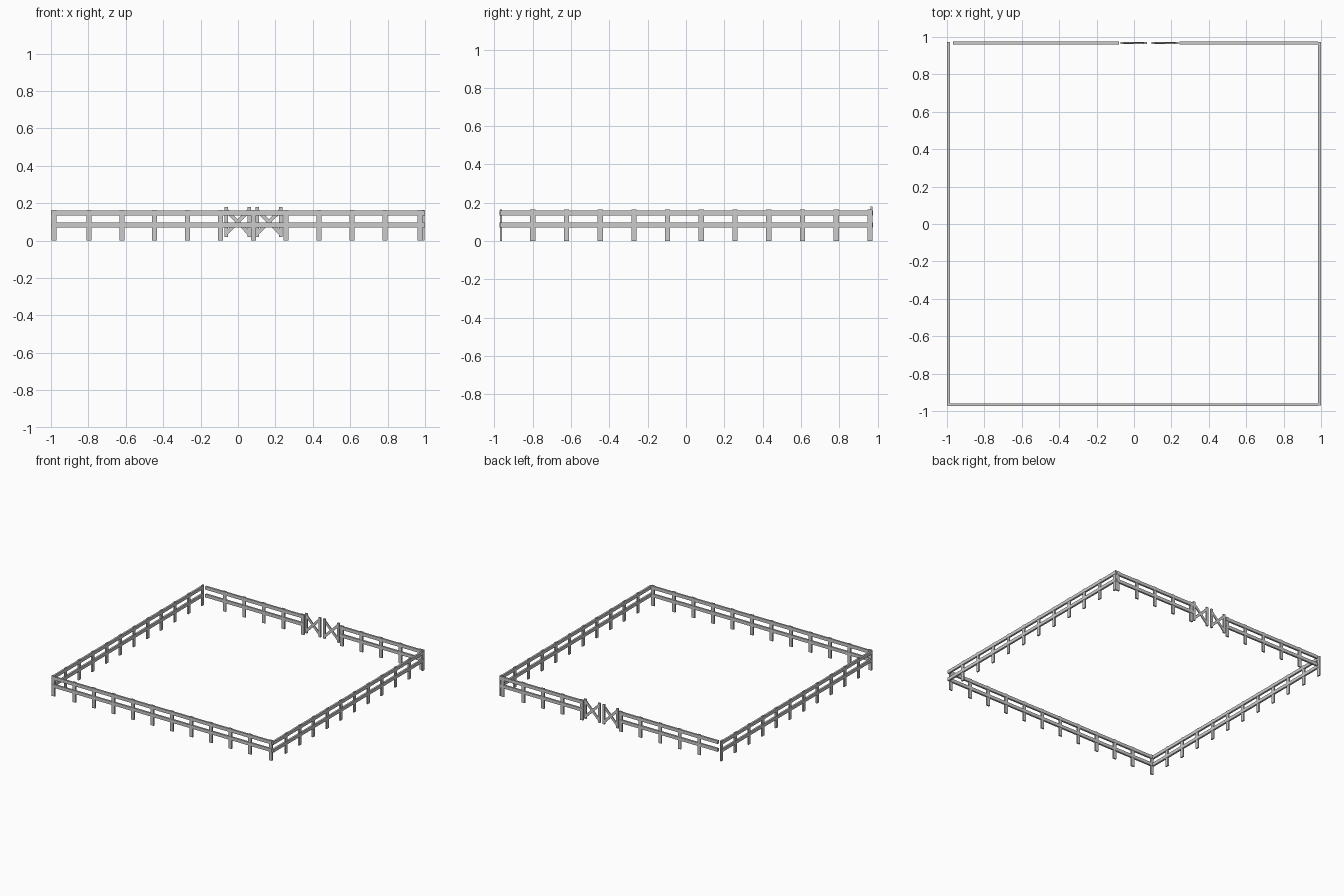
import bpy, bmesh, math
from mathutils import Matrix, Vector

if "Cube" in bpy.data.objects:
    bpy.data.objects.remove(bpy.data.objects["Cube"])

POST_W, POST_D, POST_H = 0.027, 0.011, 0.165
RAIL_D = 0.015


def add_box(bm, center, size, tilt=0.0):
    """Box lying in the local XZ plane, tilted about Y."""
    m = (Matrix.Translation(Vector(center)) @ Matrix.Rotation(tilt, 4, 'Y')
         @ Matrix.Diagonal((*size, 1)))
    bmesh.ops.create_cube(bm, size=1, matrix=m)


def finish(bm, name, loc, turn=0.0):
    me = bpy.data.meshes.new(name)
    bm.to_mesh(me)
    bm.free()
    ob = bpy.data.objects.new(name, me)
    ob.location = loc
    ob.rotation_euler.z = turn
    bpy.context.collection.objects.link(ob)


def fence(name, posts, start, end, loc, turn=0.0):
    """Straight run of posts with two rails along local X."""
    bm = bmesh.new()
    for p in posts:
        add_box(bm, (p, 0, POST_H / 2), (POST_W, POST_D, POST_H))
    finish(bm, name + "_posts", loc, turn)
    bm = bmesh.new()
    for z in (0.147, 0.084):
        add_box(bm, ((start + end) / 2, 0, z), (end - start, RAIL_D, 0.026))
    finish(bm, name + "_rails", loc, turn)


def gate_leaf(name, x0, x1, y):
    """Two stiles joined by crossed braces."""
    bm = bmesh.new()
    for x in (x0, x1):
        add_box(bm, (x, 0, 0.1), (0.018, 0.012, 0.16))
    dx, dz = x1 - x0, 0.125
    for s in (1, -1):
        add_box(bm, ((x0 + x1) / 2, s * 0.001, 0.1),
                (math.hypot(dx, dz), 0.008, 0.02), s * math.atan2(dz, dx))
    finish(bm, name, (0, y, 0))


# front and back fences
xs = [-0.983] + [-0.797 + 0.1758 * i for i in range(11)]
xs[-1] = 0.972
fence("front_fence", xs, -0.998, 0.985, (0, -0.966, 0))
fence("back_fence_left", xs[1:6], -0.968, -0.08, (0, 0.968, 0))
fence("back_fence_right", xs[7:], 0.242, 0.985, (0, 0.968, 0))

# side fences
ys = [-0.8 + 0.176 * i for i in range(11)]
for name, x in (("left_fence", -0.9925), ("right_fence", 0.9925)):
    fence(name, ys, -0.97, 0.972, (x, 0, 0), math.pi / 2)

# double gate
gate_leaf("gate_leaf_left", -0.063, 0.06, 0.968)
gate_leaf("gate_leaf_right", 0.102, 0.228, 0.968)
